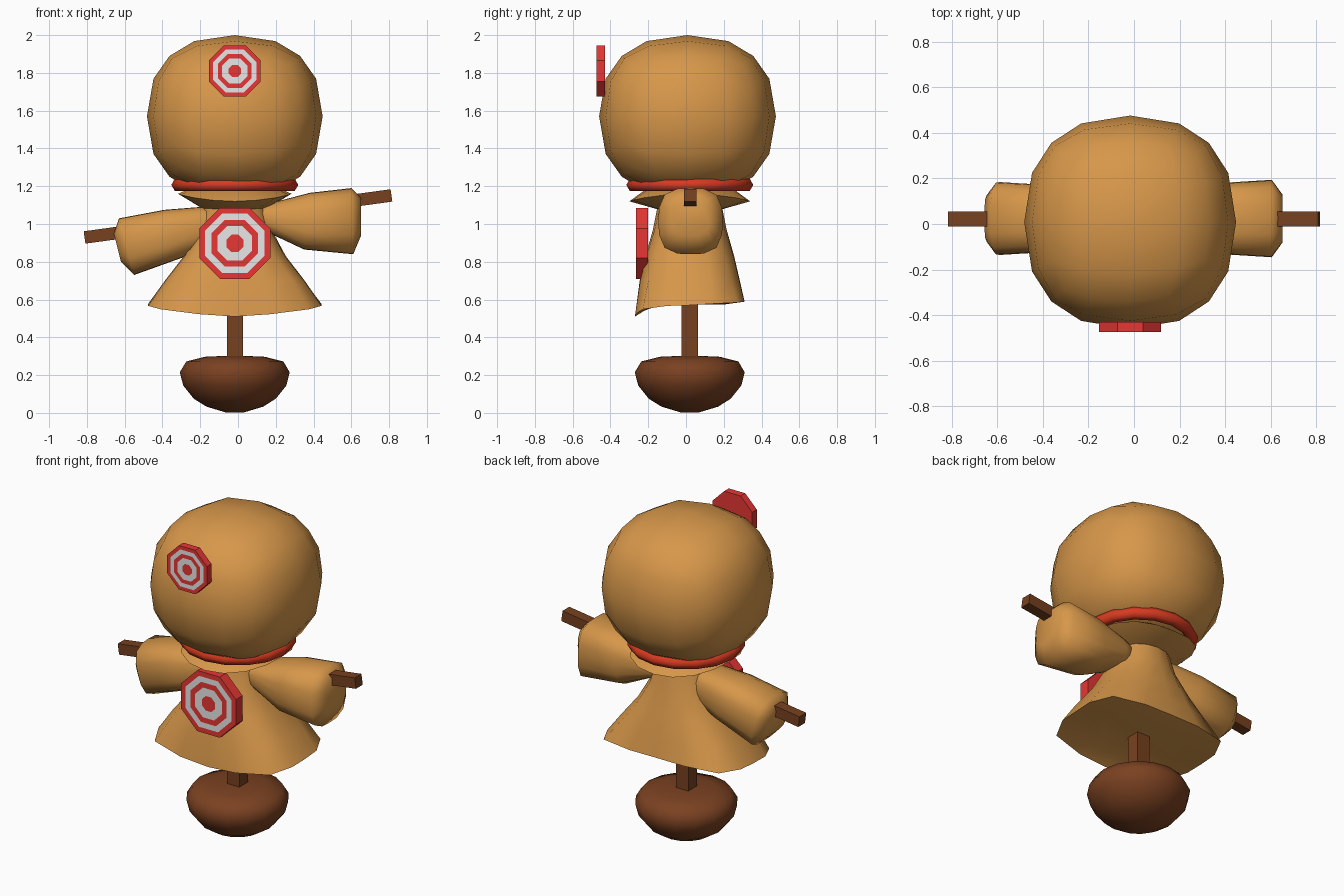
import bpy, bmesh, math
from mathutils import Vector

if "Cube" in bpy.data.objects:
    bpy.data.objects.remove(bpy.data.objects["Cube"], do_unlink=True)

CX, CY = -0.017, 0.02  # axis of the post


def material(name, rgb):
    m = bpy.data.materials.new(name)
    m.use_nodes = True
    m.diffuse_color = (*rgb, 1)
    m.node_tree.nodes["Principled BSDF"].inputs["Base Color"].default_value = (*rgb, 1)
    return m


burlap = material("tan burlap", (0.68, 0.31, 0.068))
red = material("target red", (0.79, 0.037, 0.034))
white = material("target white", (0.8, 0.8, 0.8))
cord = material("orange red cord", (0.68, 0.042, 0.014))
wood = material("brown wood", (0.185, 0.053, 0.014))
base_wood = material("dark base wood", (0.195, 0.053, 0.015))


def finish(name, bm, mats, smooth=None):
    bmesh.ops.recalc_face_normals(bm, faces=bm.faces)
    me = bpy.data.meshes.new(name)
    bm.to_mesh(me)
    bm.free()
    for m in mats:
        me.materials.append(m)
    ob = bpy.data.objects.new(name, me)
    bpy.context.collection.objects.link(ob)
    if smooth:
        bpy.ops.object.select_all(action='DESELECT')
        ob.select_set(True)
        bpy.context.view_layer.objects.active = ob
        bpy.ops.object.shade_smooth_by_angle(angle=math.radians(smooth))
    return ob


def loft(name, rings, mats, smooth=None, band_mats=None):
    """Skin a list of point rings and cap both ends."""
    bm = bmesh.new()
    loops = [[bm.verts.new(p) for p in r] for r in rings]
    n = len(loops[0])
    for b, (lo, hi) in enumerate(zip(loops, loops[1:])):
        for i in range(n):
            j = (i + 1) % n
            f = bm.faces.new((lo[i], lo[j], hi[j], hi[i]))
            f.material_index = band_mats[b] if band_mats else 0
    bm.faces.new(loops[0])
    bm.faces.new(loops[-1])
    return finish(name, bm, mats, smooth)


def superellipse(n, p):
    """Unit points (u, v, angle) running from a circle (p = 2) towards a square."""
    pts = []
    for i in range(n):
        a = math.tau * i / n
        c, s = math.cos(a), math.sin(a)
        k = (abs(c) ** p + abs(s) ** p) ** (-1 / p)
        pts.append((c * k, s * k, a))
    return pts


def ring(n, rx, ry, z, p=2.0):
    """Horizontal ring; z may be a function of the angle."""
    return [Vector((CX + rx * u, CY + ry * v, z(a) if callable(z) else z))
            for u, v, a in superellipse(n, p)]


def box(name, centre, size, mat, tilt=0.0):
    bm = bmesh.new()
    bmesh.ops.create_cube(bm, size=1)
    bmesh.ops.scale(bm, vec=size, verts=bm.verts)
    ob = finish(name, bm, [mat])
    ob.location = centre
    ob.rotation_euler.y = -tilt


# Head: a gridded cube rounded into a boxy ball
bm = bmesh.new()
bmesh.ops.create_cube(bm, size=2)
bmesh.ops.subdivide_edges(bm, edges=bm.edges[:], cuts=3, use_grid_fill=True)
P = 2.34
for v in bm.verts:
    k = sum(abs(c) ** P for c in v.co) ** (-1 / P)
    v.co = Vector((CX + 0.465 * v.co.x * k, 0.008 + 0.468 * v.co.y * k, 1.57 + 0.43 * v.co.z * k))
finish("head", bm, [burlap], 80)


# Robe: round neck opening out to a squarish hem that dips at the front
def hem(a):
    s = math.sin(a)
    return 0.57 - 0.06 * max(0, -s) ** 3 + 0.02 * max(0, s)


loft("robe", [
    ring(16, 0.30, 0.19, 0.575, 3),
    ring(16, 0.46, 0.29, hem, 4.5),
    ring(16, 0.37, 0.265, 0.70, 3.7),
    ring(16, 0.27, 0.235, 0.83, 3),
    ring(16, 0.195, 0.195, 0.97, 2.4),
    ring(16, 0.165, 0.165, 1.12),
    ring(16, 0.15, 0.15, 1.19)], [burlap], 60)

# Flared neck frill and cord
loft("neck_frill", [
    ring(16, 0.16, 0.16, 1.075),
    ring(16, 0.30, 0.32, lambda a: 1.14 + 0.02 * math.cos(2 * a), 2.3),
    ring(16, 0.21, 0.21, 1.20)], [burlap], 100)

bpy.ops.mesh.primitive_torus_add(location=(CX, CY, 1.207), major_segments=16, minor_segments=6,
                                 major_radius=0.300, minor_radius=0.036)
cord_ob = bpy.context.object
cord_ob.name = "neck_cord"
cord_ob.data.materials.append(cord)
bpy.ops.object.shade_smooth_by_angle(angle=math.radians(70))


# Sleeves: each station is (top x, top z, bottom x, bottom z, half depth)
def sleeve(name, stations):
    rings = []
    for tx, tz, bx, bz, w in stations:
        top, bot = Vector((tx, 0, tz)), Vector((bx, 0, bz))
        mid, half = (top + bot) / 2, (top - bot) / 2
        rings.append([mid + half * v + Vector((0, 0.024 + w * u, 0))
                      for u, v, a in superellipse(16, 3.2)])
    loft(name, rings, [burlap], 75)


sleeve("left_sleeve", [
    (0.06, 1.08, 0.08, 0.97, 0.09), (0.17, 1.11, 0.18, 0.945, 0.12),
    (0.38, 1.165, 0.35, 0.865, 0.155), (0.60, 1.19, 0.61, 0.84, 0.17),
    (0.652, 1.14, 0.652, 0.94, 0.105)])
sleeve("right_sleeve", [
    (-0.08, 1.08, -0.06, 0.94, 0.09), (-0.20, 1.09, -0.16, 0.88, 0.12),
    (-0.39, 1.075, -0.30, 0.82, 0.145), (-0.63, 1.03, -0.55, 0.73, 0.16),
    (-0.657, 0.95, -0.62, 0.80, 0.105)])

# Wooden cross pieces
box("arm_stick", (0, 0.022, 1.04), (1.64, 0.066, 0.066), wood, math.radians(7.8))
box("post", (CX, CY, 0.47), (0.085, 0.085, 0.46), wood)

# Rounded base
loft("base", [ring(16, r, r, z) for r, z in (
    (0.05, 0.003), (0.15, 0.033), (0.217, 0.075), (0.273, 0.145), (0.291, 0.215),
    (0.257, 0.272), (0.16, 0.297), (0.05, 0.302))], [base_wood], 60)


# Octagonal bullseye plates with concentric painted bands
def target(name, z, apothem, back, front):
    radius = apothem / math.cos(math.pi / 8)

    def octagon(scale, y):
        return [Vector((CX + radius * scale * math.cos(a), y, z + radius * scale * math.sin(a)))
                for a in (math.pi / 8 + math.tau * i / 8 for i in range(8))]

    rings = [octagon(1, back)] + [octagon(f, front) for f in (1, 0.84, 0.66, 0.49, 0.24)]
    loft(name, rings, [red, white], None, [0, 0, 1, 0, 1])


target("head_target", 1.81, 0.136, -0.43, -0.475)
target("chest_target", 0.898, 0.188, -0.20, -0.265)
